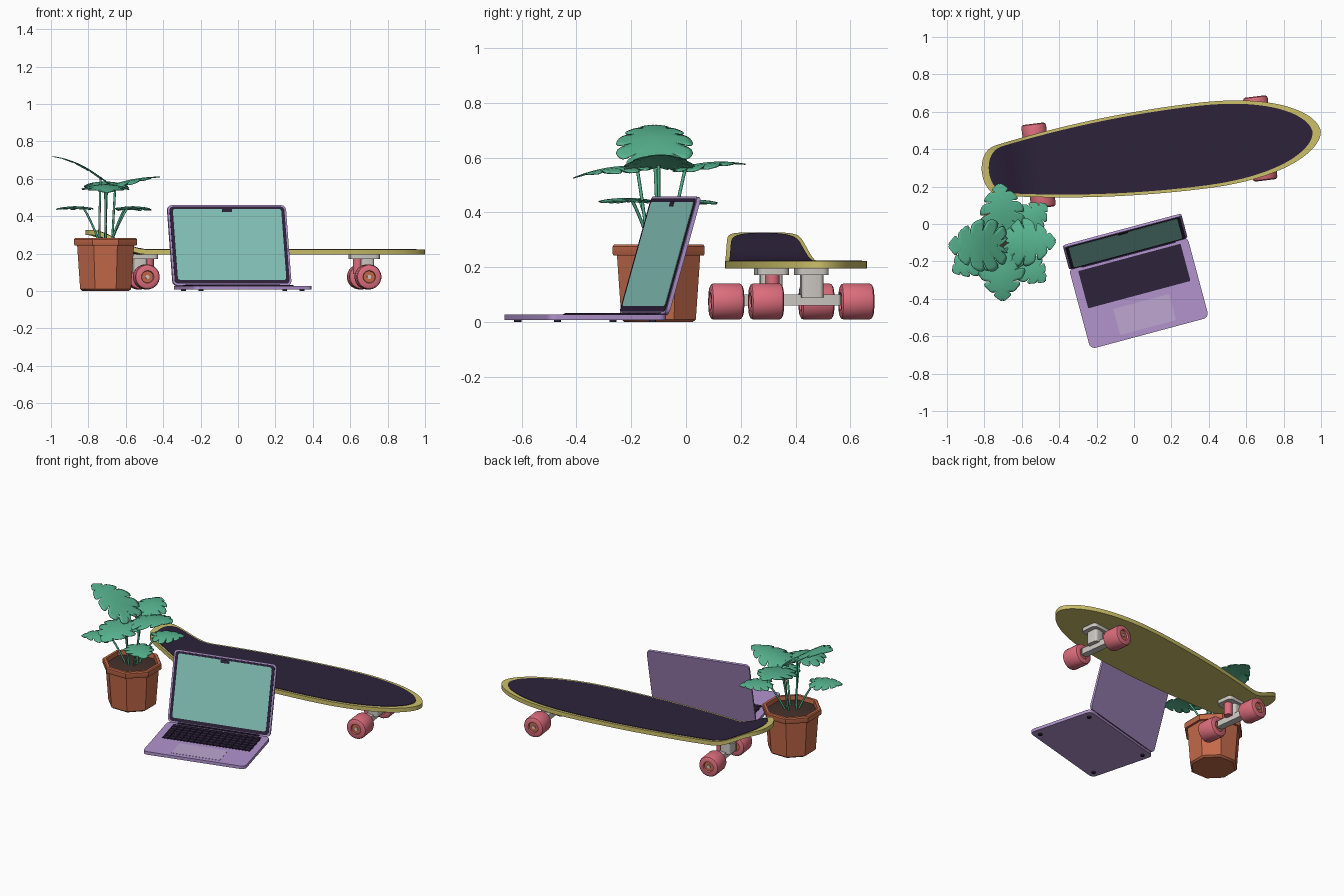
import bpy, bmesh, math
from mathutils import Matrix, Vector

cube = bpy.data.objects.get("Cube")
if cube:
    bpy.data.objects.remove(cube, do_unlink=True)


def material(name, hex_code):
    srgb = [int(hex_code[i:i + 2], 16) / 255 for i in (0, 2, 4)]
    col = [c / 12.92 if c < 0.04 else ((c + 0.055) / 1.055) ** 2.4 for c in srgb] + [1]
    m = bpy.data.materials.new(name)
    m.use_nodes = True
    m.diffuse_color = col
    m.node_tree.nodes["Principled BSDF"].inputs["Base Color"].default_value = col
    return m


YELLOW = material("mustard wood", "cdc06a")
DARK = material("dark violet", "2d223b")
PURPLE = material("lilac metal", "b294ce")
PAD = material("pale lilac", "bda6d0")
TEAL = material("teal screen", "88c8be")
CLAY = material("terracotta", "c46a4a")
PINK = material("pink rubber", "dd6e7d")
GREY = material("light grey metal", "cdc8c3")
GREEN = material("leaf green", "58b691")
SOIL = material("brown soil", "43302a")


def move(x, y, z):
    return Matrix.Translation((x, y, z))


def turn(degrees, axis):
    return Matrix.Rotation(math.radians(degrees), 4, axis)


def finish(bm, name, mats, frame, smooth=True):
    bmesh.ops.recalc_face_normals(bm, faces=bm.faces)
    mesh = bpy.data.meshes.new(name)
    bm.to_mesh(mesh)
    bm.free()
    for m in mats:
        mesh.materials.append(m)
    mesh.transform(frame)
    ob = bpy.data.objects.new(name, mesh)
    bpy.context.collection.objects.link(ob)
    if smooth:
        bpy.ops.object.select_all(action="DESELECT")
        ob.select_set(True)
        bpy.context.view_layer.objects.active = ob
        bpy.ops.object.shade_smooth_by_angle(angle=math.radians(35))
    return ob


def plate(name, size, centre, mat, frame, radius=0.0):
    """Box whose vertical edges are rounded."""
    bm = bmesh.new()
    bmesh.ops.create_cube(bm, size=1, matrix=move(*centre) @ Matrix.Diagonal((*size, 1)))
    if radius:
        upright = [e for e in bm.edges if abs(e.verts[0].co.z - e.verts[1].co.z) > size[2] / 2]
        bmesh.ops.bevel(bm, geom=upright, offset=radius, segments=4, profile=0.5, affect="EDGES")
    return finish(bm, name, [mat], frame)


def lathe(name, profile, sides, mats, frame, inner=0.0):
    """Spin a (radius, height) profile; faces within the inner radius take the second material."""
    bm = bmesh.new()
    rings = []
    for r, h in profile:
        angles = [2 * math.pi * (k + 0.5) / sides for k in range(sides)]
        rings.append([bm.verts.new((r * math.cos(a), r * math.sin(a), h)) for a in angles] if r
                     else [bm.verts.new((0, 0, h))] * sides)
    for (r0, _), (r1, _), a, b in zip(profile, profile[1:], rings, rings[1:]):
        for k in range(sides):
            n = (k + 1) % sides
            f = bm.faces.new(dict.fromkeys((a[k], a[n], b[n], b[k])))
            f.material_index = int(max(r0, r1) < inner)
    return finish(bm, name, mats, frame)


# Skateboard deck: lofted across its length, with a raised tail
board = move(0.085, 0.385, 0) @ turn(7, "Z")
TAIL, NOSE = -0.905, 0.92


def half_width(u):
    if u > 0.25:
        return 0.23 * max(0, 1 - ((u - 0.25) / 0.67) ** 2.3) ** 0.55
    w = 0.23 - 0.083 * (0.25 - u) ** 2
    x = max(0, (-0.8 - u) / 0.105)
    return w * max(0, 1 - x ** 3) ** 0.5


def kick(u):
    t = min(1, max(0, -0.6 - u) / 0.3)
    return 0.105 * t * t * (3 - 2 * t)


def deck(name, start, end, trim, low, high, mat):
    bm = bmesh.new()
    count, rows = 56, []
    for i in range(count + 1):
        f = (1 - math.cos(math.pi * i / count)) / 2
        u = start + f * (end - start)
        w = max(0.004, half_width(TAIL + f * (NOSE - TAIL)) * trim)
        rows.append([bm.verts.new((u, s * w, z + kick(u)))
                     for s, z in ((1, low), (1, high), (-1, high), (-1, low))])
    for a, b in zip(rows, rows[1:]):
        for k in range(4):
            bm.faces.new((a[k], a[k - 1], b[k - 1], b[k]))
    bm.faces.new(rows[0])
    bm.faces.new(rows[-1])
    finish(bm, name, [mat], board)


deck("deck", TAIL, NOSE, 1, 0.195, 0.222, YELLOW)
deck("grip_sheet", -0.867, 0.876, 0.93, 0.222, 0.225, DARK)

# Trucks and wheels
half_wheel = [(0.067, 0.045), (0.063, 0.055), (0.054, 0.06), (0.034, 0.06), (0.031, 0.05), (0, 0.05)]
wheel = [(r, -h) for r, h in reversed(half_wheel)] + half_wheel
for end, u in (("rear", -0.6), ("front", 0.594)):
    f = board @ move(u, 0, 0)
    inward = -math.copysign(1, u)
    plate(end + "_baseplate", (0.16, 0.115, 0.024), (0, 0, 0.184), GREY, f, 0.025)
    plate(end + "_post", (0.07, 0.08, 0.085), (-0.015 * inward, 0, 0.132), GREY, f, 0.015)
    plate(end + "_hanger", (0.045, 0.215, 0.04), (0, 0, 0.08), GREY, f, 0.012)
    lathe(end + "_bushing", [(0, 0.09), (0.026, 0.09), (0.026, 0.175), (0, 0.175)], 16, [PINK],
          f @ move(0.035 * inward, 0, 0))
    axle = f @ move(0, 0, 0.075) @ turn(90, "X")
    lathe(end + "_axle", [(0, -0.222), (0.011, -0.222), (0.011, 0.222), (0, 0.222)], 12, [GREY], axle)
    for side, s in (("left", 1), ("right", -1)):
        lathe(f"{end}_{side}_wheel", wheel, 24, [PINK, CLAY], axle @ move(0, 0, 0.166 * s), 0.033)

# Laptop base
laptop = move(0.026, -0.368, 0) @ turn(15, "Z")
plate("laptop_base", (0.656, 0.448, 0.02), (0, 0, 0.017), PURPLE, laptop, 0.03)
plate("keyboard_well", (0.566, 0.206, 0.002), (0, 0.093, 0.0275), DARK, laptop, 0.006)
plate("trackpad", (0.31, 0.145, 0.002), (0, -0.12, 0.0272), PAD, laptop, 0.008)
plate("hinge", (0.52, 0.016, 0.014), (0, 0.216, 0.028), DARK, laptop)
bm = bmesh.new()
for row in range(6):
    for col in range(14):
        spot = move((col - 6.5) * 0.04, 0.093 + (row - 2.5) * 0.0335, 0.03)
        bmesh.ops.create_cube(bm, size=1, matrix=spot @ Matrix.Diagonal((0.034, 0.028, 0.005, 1)))
finish(bm, "keys", [DARK], laptop, smooth=False)
for x in (-0.28, 0.28):
    for y in (-0.18, 0.18):
        lathe("laptop_foot", [(0, 0), (0.013, 0), (0.013, 0.008), (0, 0.008)], 12, [DARK],
              laptop @ move(x, y, 0))

# Laptop lid, leaning back
lid = laptop @ move(0, 0.215, 0.03) @ turn(90 - 16, "X")
plate("lid", (0.656, 0.446, 0.014), (0, 0.223, -0.007), PURPLE, lid, 0.025)
plate("bezel", (0.636, 0.428, 0.002), (0, 0.223, 0.001), DARK, lid, 0.02)
plate("screen", (0.6, 0.395, 0.002), (0, 0.227, 0.002), TEAL, lid, 0.012)
plate("screen_notch", (0.056, 0.022, 0.002), (0, 0.417, 0.003), DARK, lid, 0.005)

# Flower pot
pot = move(-0.708, -0.1, 0)
k = 1 / math.cos(math.pi / 8)
pot_profile = [(0, 0), (0.125, 0), (0.136, 0.01), (0.152, 0.243), (0.165, 0.243), (0.168, 0.25),
               (0.168, 0.276), (0.163, 0.283), (0.147, 0.283), (0.142, 0.24)]
lathe("pot", [(r * k, h) for r, h in pot_profile], 8, [CLAY], pot)
lathe("soil", [(0, 0.272), (0.08 * k, 0.268), (0.145 * k, 0.255)], 8, [SOIL], pot)

# Split leaves on curved stems
rim = [Vector(p) for p in ((-0.1, 0), (-0.24, 0.16), (-0.16, 0.38), (0.06, 0.53), (0.33, 0.53),
                           (0.62, 0.4), (0.84, 0.2), (1, 0))]


def margin(t):
    x = min(t, 0.9999) * (len(rim) - 1)
    i = int(x)
    return rim[i].lerp(rim[i + 1], x - i)


def leaf(name, centre, heading, length, rise, droop, sag):
    bm = bmesh.new()
    fingers = 6

    def point(t, reach, s):
        p = Vector((max(0, t - 0.1) * 0.98, 0)).lerp(margin(t), reach)
        return bm.verts.new((p.x, s * p.y, rise * p.x - droop * p.x * abs(p.x) - sag * p.y ** 2))

    for s in (1, -1):
        for i in range(fingers):
            def along(v):
                return (i + v) / fingers
            steps = [0, 0.25, 0.5, 0.75, 1]
            spine = [point(along(v), 0, s) for v in steps]
            middle = [point(along(v), 0.5, s) for v in steps]
            outer = [point(along(0.5 + (v - 0.5) * 0.88), 0.85, s) for v in steps]
            tips = [point(along(0.5 + (v - 0.5) * 0.7), 1 if 0 < v < 1 else 0.96, s) for v in steps]
            for a, b in ((spine, middle), (middle, outer), (outer, tips)):
                for j in range(4):
                    bm.faces.new((a[j], a[j + 1], b[j + 1], b[j]))
    bmesh.ops.remove_doubles(bm, verts=bm.verts, dist=0.002)
    frame = move(*centre) @ turn(heading, "Z") @ Matrix.Scale(length, 4)
    ob = finish(bm, name + "_leaf", [GREEN], frame)
    thick = ob.modifiers.new("thickness", "SOLIDIFY")
    thick.thickness = 0.004

    curve = bpy.data.curves.new(name + "_stem", "CURVE")
    curve.dimensions = "3D"
    curve.bevel_depth, curve.bevel_resolution = 0.006, 2
    spline = curve.splines.new("BEZIER")
    spline.bezier_points.add(1)
    end = Vector(centre)
    foot = Vector((-0.708, -0.1, 0.25)) + 0.035 * Vector((math.cos(math.radians(heading)),
                                                         math.sin(math.radians(heading)), 0))
    knee = foot.lerp(end, 0.5) + Vector((0, 0, 0.03))
    for bp, co, pull in zip(spline.bezier_points, (foot, end), (knee, knee)):
        bp.co = co
        bp.handle_left = bp.handle_right = co.lerp(pull, 0.6)
    curve.materials.append(GREEN)
    bpy.context.collection.objects.link(bpy.data.objects.new(name + "_stem", curve))


leaf("tall", (-0.735, -0.115, 0.61), 180, 0.265, 0.75, 0.33, 0.12)
leaf("east", (-0.655, -0.1, 0.575), 2, 0.245, 0.3, 0.15, 0.35)
leaf("north", (-0.7, 0.0, 0.57), 95, 0.225, 0.25, 0.22, 0.35)
leaf("south", (-0.71, -0.18, 0.57), 272, 0.24, 0.05, 0.24, 0.35)
leaf("low_northeast", (-0.59, -0.005, 0.445), 42, 0.17, 0.12, 0.2, 0.3)
leaf("low_southwest", (-0.83, -0.17, 0.45), 212, 0.17, 0.12, 0.2, 0.3)
leaf("low_southeast", (-0.6, -0.2, 0.45), 320, 0.17, 0.12, 0.2, 0.3)
